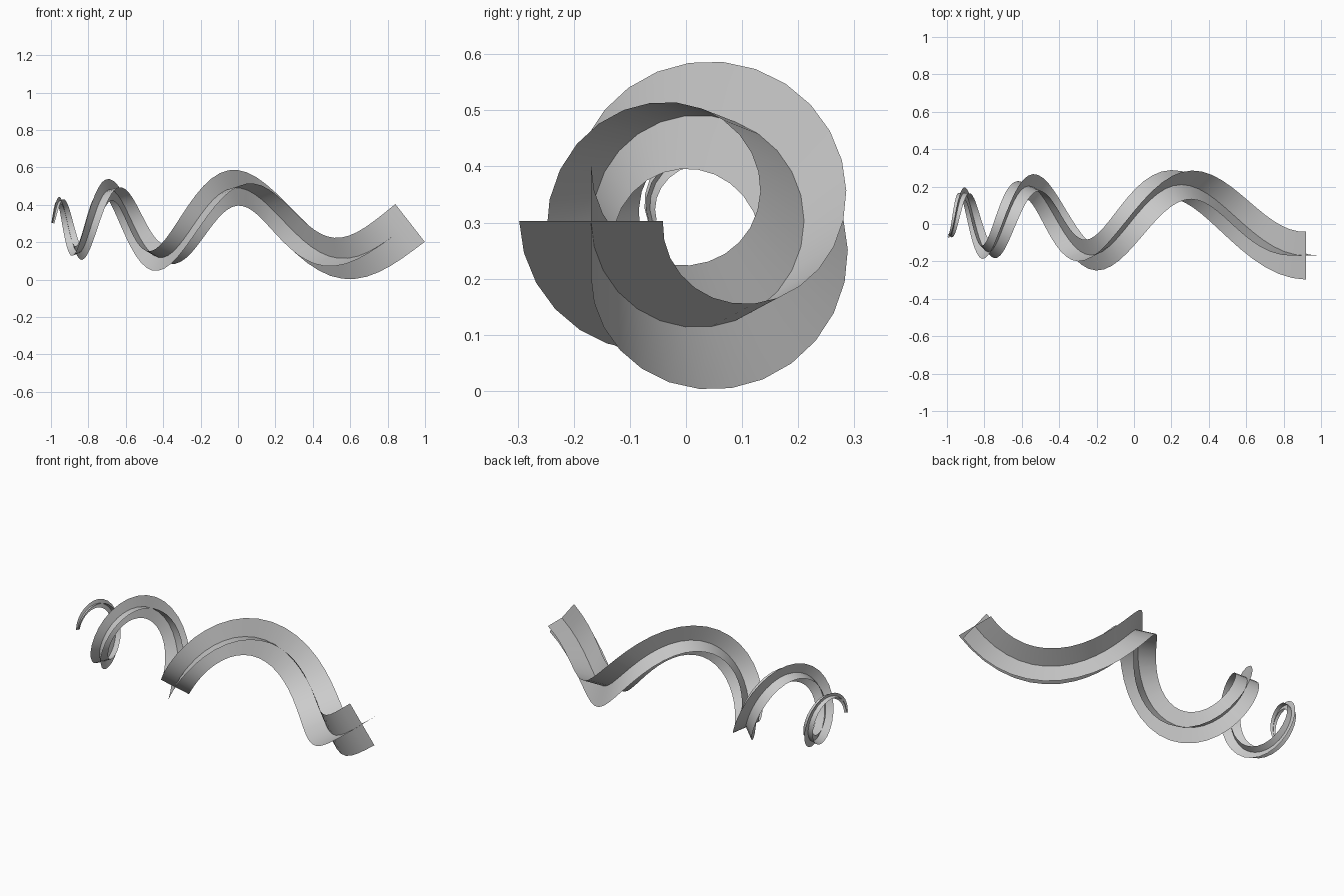
import bpy, math
from mathutils import Vector

if "Cube" in bpy.data.objects:
    bpy.data.objects.remove(bpy.data.objects["Cube"])

TURNS, PER_TURN = 3, 26
N = TURNS * PER_TURN


def path(n):
    """Centre of the widening spiral after n turns (axis along x)."""
    x = -0.99 + 0.21 * n + 0.17 * n * (n - 1) + 0.0433 * n * (n - 1) * (n - 2)
    r = 0.191 - 0.11 * math.exp(-1.7 * n)
    a = 2 * math.pi * n
    return Vector((x, 0.021 - r * math.cos(a), 0.303 + r * math.sin(a)))


def tangent(n):
    return (path(n + 0.001) - path(n - 0.001)).normalized()


# Twist-free frames, carried back from the large end
steps = [TURNS * i / N for i in range(N, -1, -1)]
frames = []
t_prev = tangent(steps[0])
side = Vector((0, 1, 0))
side = (side - t_prev * side.dot(t_prev)).normalized()
for n in steps:
    t = tangent(n)
    side = t_prev.rotation_difference(t) @ side
    side = (side - t * side.dot(t)).normalized()
    half = (0.02 + 0.236 * n / TURNS) / 2
    frames.append((path(n), side.copy(), t.cross(side), half))
    t_prev = t


def ribbon(name, axis):
    """Flat strip across the path, with a centre line where the strips cross."""
    verts = [f[0] + f[axis] * f[3] * k for f in frames for k in (-1, 0, 1)]
    faces = [(3 * i + j, 3 * i + j + 1, 3 * i + j + 4, 3 * i + j + 3)
             for i in range(N) for j in (0, 1)]
    me = bpy.data.meshes.new(name)
    me.from_pydata(verts, [], faces)
    me.shade_smooth()
    ob = bpy.data.objects.new(name, me)
    bpy.context.collection.objects.link(ob)


# Two crossed ribbons make the plus-shaped section
ribbon("first_spiral_ribbon", 1)
ribbon("second_spiral_ribbon", 2)
